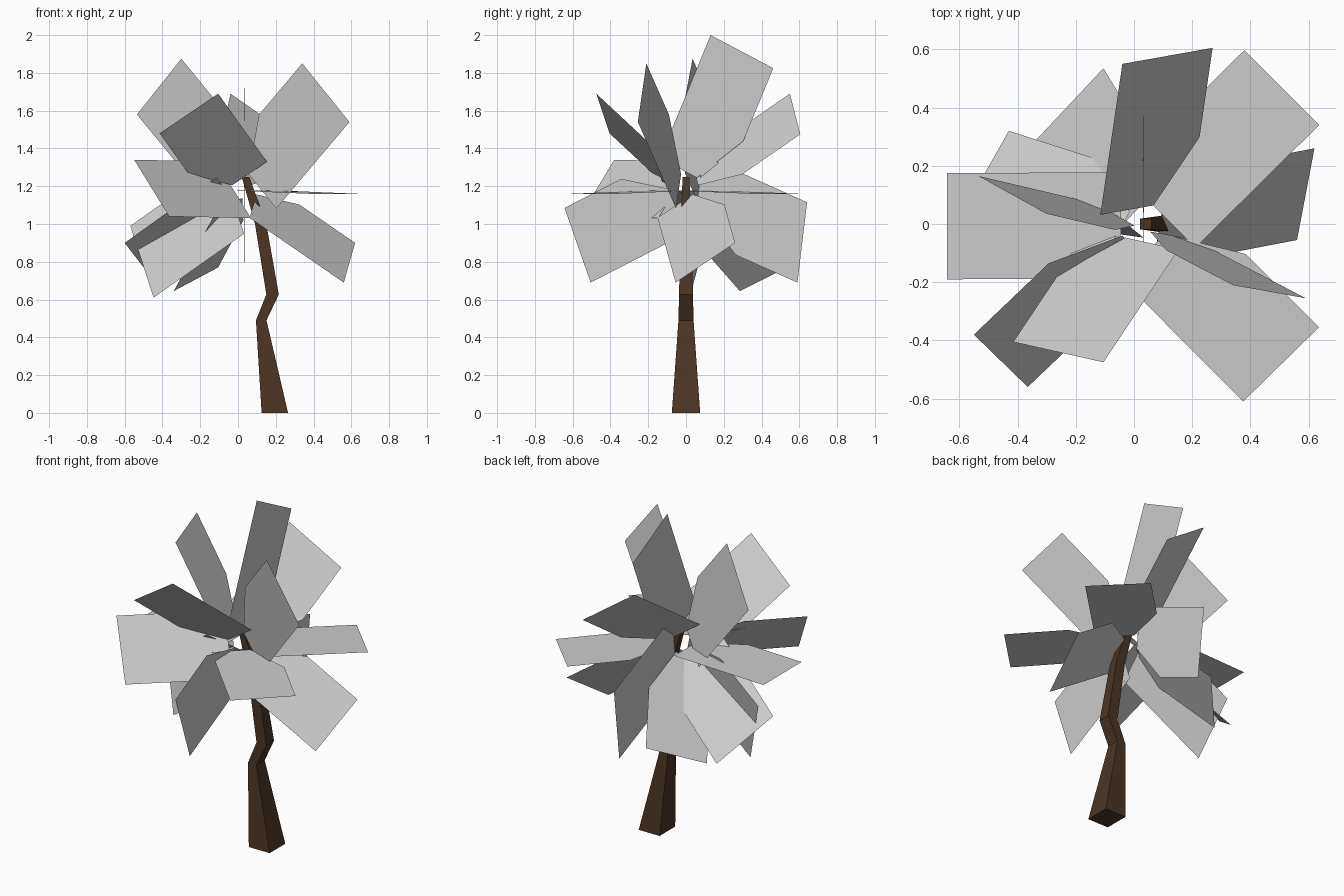
import bpy
from mathutils import Vector

CROWN = Vector((0.03, -0.005, 1.18))


def add_mesh(name, verts, faces):
    me = bpy.data.meshes.new(name)
    me.from_pydata([tuple(v) for v in verts], [], faces)
    ob = bpy.data.objects.new(name, me)
    bpy.context.collection.objects.link(ob)
    return ob


def leaf(name, full, clip):
    """Flat card aimed at the crown; one inner corner is cut diagonally."""
    full, clip = Vector(full), Vector(clip)
    inward = CROWN - (full + clip) / 2
    tip = clip + inward * 0.89 + (full - clip) * 0.41
    return add_mesh(name, [full, clip, clip + inward * 0.527, tip, full + inward * 0.89],
                    [(0, 1, 2, 3, 4)])


# Trunk: square rings (centre x, z, half width x, half depth y)
rings = [(0.195, 0, 0.07, 0.075), (0.123, 0.49, 0.028, 0.04),
         (0.183, 0.627, 0.033, 0.037), (0.12, 1.0, 0.03, 0.028),
         (0.04, 1.25, 0.02, 0.018)]
verts = [(cx + sx * hx, sy * hy, z) for cx, z, hx, hy in rings
         for sx, sy in ((-1, -1), (1, -1), (1, 1), (-1, 1))]
faces = [(4 * r + i, 4 * r + (i + 1) % 4, 4 * r + 4 + (i + 1) % 4, 4 * r + 4 + i)
         for r in range(len(rings) - 1) for i in range(4)]
faces += [(3, 2, 1, 0), tuple(range(len(verts) - 4, len(verts)))]
trunk = add_mesh("trunk", verts, faces)
bark = bpy.data.materials.new("bark")
bark.diffuse_color = (0.07, 0.035, 0.018, 1)
trunk.data.materials.append(bark)

# Leaves: outer edge as (uncut side corner, cut side corner)
outer_edges = [
    # level leaves
    ((-0.643, 0.175, 1.16), (-0.643, -0.19, 1.16)),
    ((0.636, 0.34, 1.16), (0.379, 0.597, 1.16)),
    ((0.375, -0.61, 1.16), (0.635, -0.355, 1.16)),
    # upright leaves in the side plane
    ((0.035, 0.13, 2.0), (0.035, 0.462, 1.825)),
    ((0.035, 0.641, 1.115), (0.035, 0.59, 0.69)),
    ((0.03, -0.505, 0.69), (0.03, -0.643, 1.085)),
    # tilted leaves
    ((-0.365, -0.56, 1.04), (-0.55, -0.38, 1.34)),
    ((-0.105, -0.475, 1.69), (-0.415, -0.405, 1.48)),
    ((0.59, -0.255, 1.54), (0.34, -0.21, 1.85)),
    ((0.56, -0.055, 0.69), (0.62, 0.26, 0.9)),
    ((-0.535, 0.165, 1.58), (-0.30, 0.035, 1.875)),
    ((-0.04, 0.55, 1.69), (0.27, 0.605, 1.475)),
    ((-0.34, 0.285, 0.645), (-0.105, 0.535, 0.77)),
    ((-0.447, 0.02, 0.61), (-0.57, 0.12, 0.99)),
    ((-0.60, 0.02, 0.90), (-0.43, 0.32, 0.68)),
]
for i, (a, b) in enumerate(outer_edges):
    leaf(f"leaf_{i + 1}", a, b)
